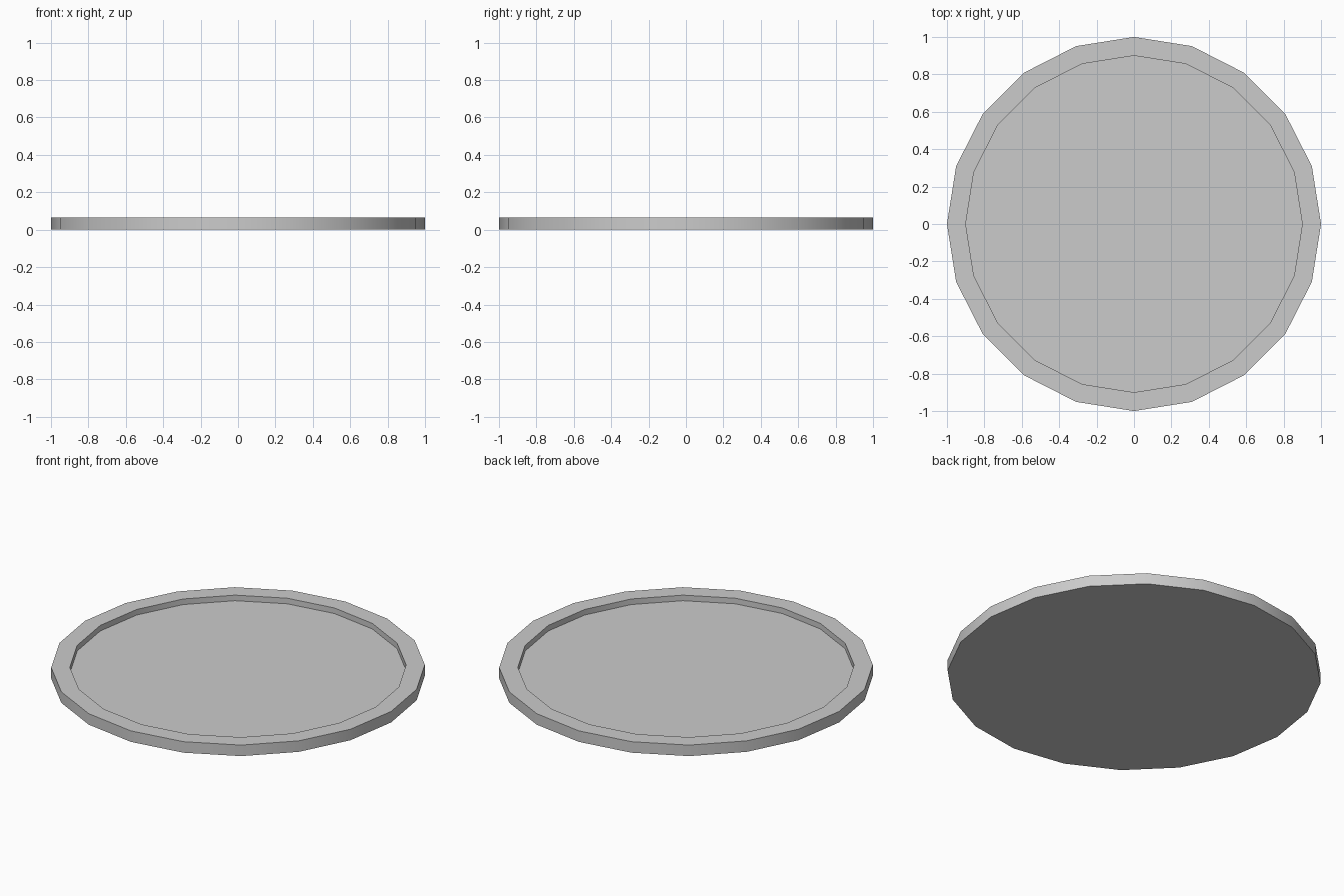
import bpy, bmesh
from math import cos, sin, tau, radians

if "Cube" in bpy.data.objects:
    bpy.data.objects.remove(bpy.data.objects["Cube"])

SIDES = 20
# Cross-section (radius, height): base edge, outer rim, inner rim, recessed floor
PROFILE = [(1.0, 0.0), (1.0, 0.065), (0.9, 0.065), (0.9, 0.032)]

bm = bmesh.new()
rings = [[bm.verts.new((r * cos(tau * i / SIDES), r * sin(tau * i / SIDES), z))
          for i in range(SIDES)] for r, z in PROFILE]

# Walls and rim between successive rings
for a, b in zip(rings, rings[1:]):
    for i in range(SIDES):
        j = (i + 1) % SIDES
        bm.faces.new((a[i], a[j], b[j], b[i]))

# Underside and tray floor
bm.faces.new(rings[0][::-1])
bm.faces.new(rings[-1])

mesh = bpy.data.meshes.new("round_tray")
bm.to_mesh(mesh)
bm.free()
tray = bpy.data.objects.new("round_tray", mesh)
bpy.context.collection.objects.link(tray)

# Smooth round the walls, sharp at the rim
bpy.context.view_layer.objects.active = tray
tray.select_set(True)
bpy.ops.object.shade_smooth_by_angle(angle=radians(30))
